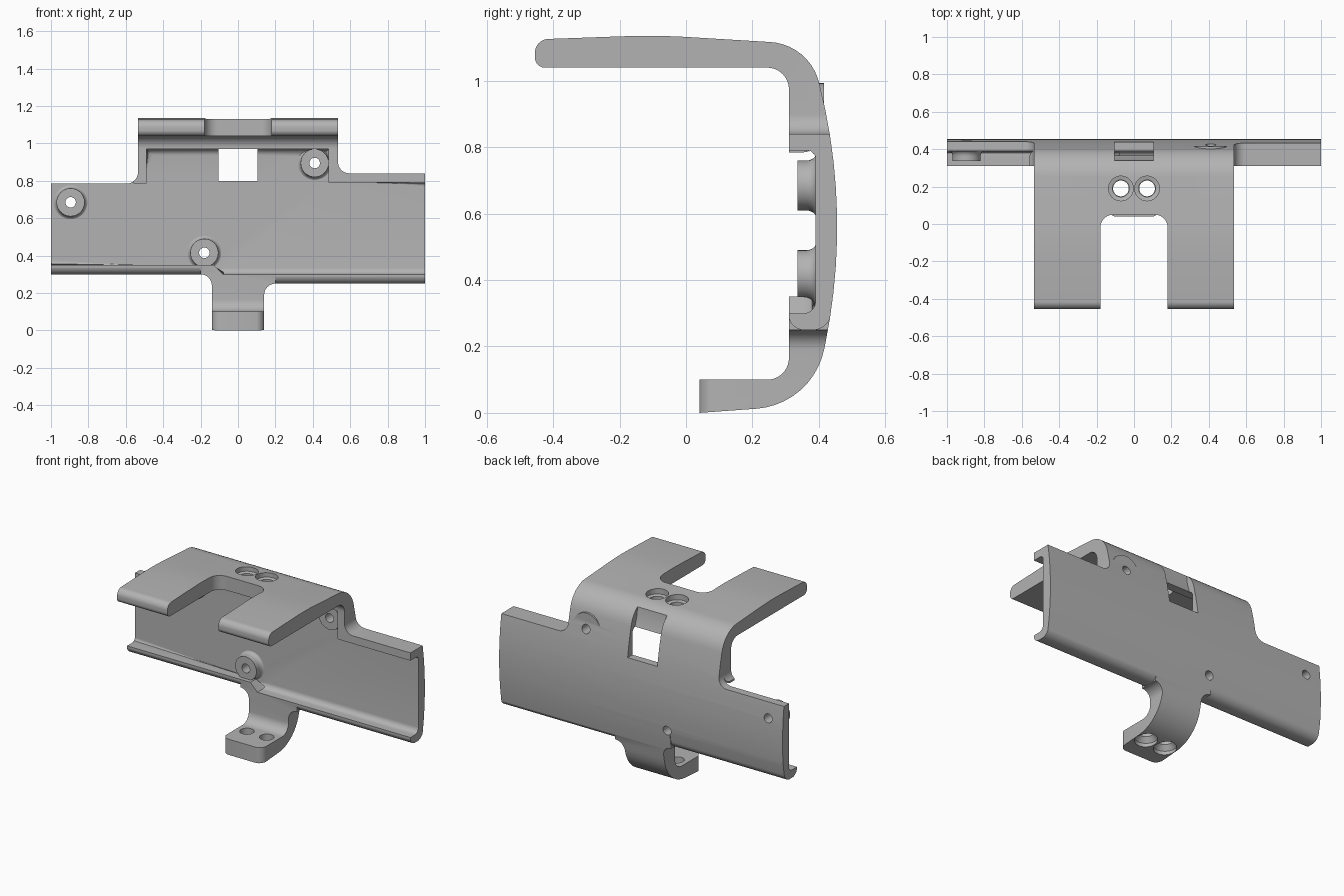
import bpy, bmesh, math
from mathutils import Vector

if "Cube" in bpy.data.objects:
    bpy.data.objects.remove(bpy.data.objects["Cube"])

grey = bpy.data.materials.new("plain grey")
grey.use_nodes = True
COLOUR = (0.45, 0.45, 0.45, 1)
grey.diffuse_color = COLOUR
grey.node_tree.nodes["Principled BSDF"].inputs["Base Color"].default_value = COLOUR

PLACE = {
    "x": lambda u, v, h: (h, u, v),
    "y": lambda u, v, h: (u, h, v),
    "z": lambda u, v, h: (u, v, h),
}


def rounded(points, segments=10):
    """Turn (u, v[, tangent length]) corners into an outline with circular fillets."""
    out, n = [], len(points)
    for i, p in enumerate(points):
        c = Vector(p[:2])
        if len(p) == 2:
            out.append(c)
            continue
        a = (Vector(points[i - 1][:2]) - c).normalized()
        b = (Vector(points[(i + 1) % n][:2]) - c).normalized()
        w = math.sin(a.angle(b) / 2)
        start, end = c + a * p[2], c + b * p[2]
        for k in range(segments + 1):
            t = k / segments
            f = ((1 - t) ** 2, 2 * w * t * (1 - t), t * t)
            out.append((start * f[0] + c * f[1] + end * f[2]) / sum(f))
    return out


def finish(bm, name):
    bmesh.ops.recalc_face_normals(bm, faces=bm.faces[:])
    mesh = bpy.data.meshes.new(name)
    bm.to_mesh(mesh)
    bm.free()
    mesh.materials.append(grey)
    obj = bpy.data.objects.new(name, mesh)
    bpy.context.collection.objects.link(obj)
    return obj


def prism(name, points, axis, low, high, bevel=0):
    """Extrude an outline along an axis; bevel softens the rim at the high end."""
    bm = bmesh.new()
    outline = rounded(points)
    rings = [[bm.verts.new(PLACE[axis](p.x, p.y, h)) for p in outline] for h in (low, high)]
    n = len(outline)
    for i in range(n):
        j = (i + 1) % n
        bm.faces.new((rings[0][i], rings[0][j], rings[1][j], rings[1][i]))
    bm.faces.new(rings[0])
    cap = bm.faces.new(rings[1])
    if bevel:
        bmesh.ops.bevel(bm, geom=list(cap.edges), offset=bevel, segments=6,
                        profile=0.5, affect="EDGES")
    return finish(bm, name)


def lathe(name, profile, axis, cu, cv, sides=40):
    """Stack circles of (radius, height) along an axis into a closed solid."""
    bm = bmesh.new()
    rings = []
    for r, h in profile:
        rings.append([bm.verts.new(PLACE[axis](cu + r * math.cos(math.tau * k / sides),
                                               cv + r * math.sin(math.tau * k / sides), h))
                      for k in range(sides)])
    for lo, hi in zip(rings, rings[1:]):
        for k in range(sides):
            j = (k + 1) % sides
            bm.faces.new((lo[k], lo[j], hi[j], hi[k]))
    bm.faces.new(rings[0])
    bm.faces.new(rings[-1])
    return finish(bm, name)


def combine(target, other, operation="DIFFERENCE"):
    mod = target.modifiers.new("combine", "BOOLEAN")
    mod.operation, mod.object, mod.solver = operation, other, "EXACT"
    bpy.context.view_layer.objects.active = target
    bpy.ops.object.modifier_apply(modifier=mod.name)
    bpy.data.objects.remove(other)


# C-shaped side section running the full width
bracket = prism("clamp_bracket", [
    (-0.455, 1.04, 0.03), (0.31, 1.04, 0.065), (0.31, 0.10, 0.065), (0.04, 0.10),
    (0.04, 0.0), (0.382, 0.025, 0.17), (0.50, 0.60, 0.40), (0.372, 1.11, 0.118),
    (-0.09, 1.138, 0.1), (-0.455, 1.125, 0.04)], "x", -1, 1)

# Front outline: two wings, upper hook and lower tab
combine(bracket, prism("outline", [
    (-1.0, 0.30), (-0.14, 0.30, 0.06), (-0.14, -0.1), (0.14, -0.1), (0.14, 0.25, 0.06),
    (1.0, 0.25), (1.0, 0.84), (0.535, 0.84, 0.06), (0.535, 1.3), (-0.535, 1.3),
    (-0.535, 0.785, 0.06), (-1.0, 0.785)], "y", -0.8, 0.8), "INTERSECT")

# Recess in the inner wall that leaves the ribs standing
combine(bracket, prism("recess", [
    (-1.2, 0.35), (-0.13, 0.35), (-0.08, 0.30), (1.2, 0.30), (1.2, 0.79),
    (0.485, 0.79), (0.485, 0.97), (-0.49, 0.97), (-0.49, 0.785), (-0.56, 0.785),
    (-0.56, 0.95), (-1.2, 0.95)], "y", 0.2, 0.39, 0.035))

# Rounded lower edges of the wings
for low, high, z in ((-1.1, -0.2, 0.30), (0.2, 1.1, 0.25)):
    combine(bracket, prism("edge_cutter", [
        (0.25, z - 0.1), (0.55, z - 0.1), (0.55, z + 0.15), (0.455, z + 0.15),
        (0.43, z - 0.001, 0.05), (0.308, z - 0.001, 0.05), (0.308, z + 0.06),
        (0.25, z + 0.06)], "x", low, high))

# Gap between the two prongs
combine(bracket, prism("prong_gap", [
    (-0.18, -0.7), (0.18, -0.7), (0.18, 0.05, 0.07), (-0.18, 0.05, 0.07)], "z", 0.9, 1.3))

# Rounded corners of the lower tab
combine(bracket, prism("tab_corners", [
    (-0.3, -0.1), (0.3, -0.1), (0.3, 0.12), (0.141, 0.12), (0.141, 0.039, 0.05),
    (-0.141, 0.039, 0.05), (-0.141, 0.12), (-0.3, 0.12)], "z", -0.1, 0.15))

# Window with a ramp leaving through the back
combine(bracket, prism("window", [
    (0.34, 0.80), (0.60, 0.80), (0.60, 1.25), (0.32, 1.25), (0.345, 1.03),
    (0.365, 0.97), (0.34, 0.97)], "x", -0.105, 0.105))

# Screw bosses with filleted feet, then their through holes
fillet = [(0.098 - 0.023 * math.sin(a), 0.392 - 0.03 * (1 - math.cos(a)))
          for a in [math.pi / 2 * k / 6 for k in range(7)]]
for x, z in ((-0.895, 0.685), (-0.18, 0.415), (0.41, 0.895)):
    combine(bracket, lathe("boss", [(0.098, 0.415)] + fillet + [(0.075, 0.336)], "y", x, z),
            "UNION")
    combine(bracket, lathe("boss_hole", [(0.028, 0.28), (0.028, 0.6)], "y", x, z))

# Paired screw holes through the hook and the tab
for x in (-0.07, 0.07):
    combine(bracket, lathe("hook_hole", [(0.045, 0.95), (0.045, 1.085), (0.066, 1.09),
                                         (0.066, 1.2)], "z", x, 0.19))
    combine(bracket, lathe("tab_hole", [(0.066, -0.05), (0.066, 0.03), (0.042, 0.06),
                                        (0.042, 0.15)], "z", x, 0.19))

bpy.ops.object.select_all(action="DESELECT")
bracket.select_set(True)
bpy.context.view_layer.objects.active = bracket
bpy.ops.object.shade_smooth_by_angle(angle=math.radians(25))
